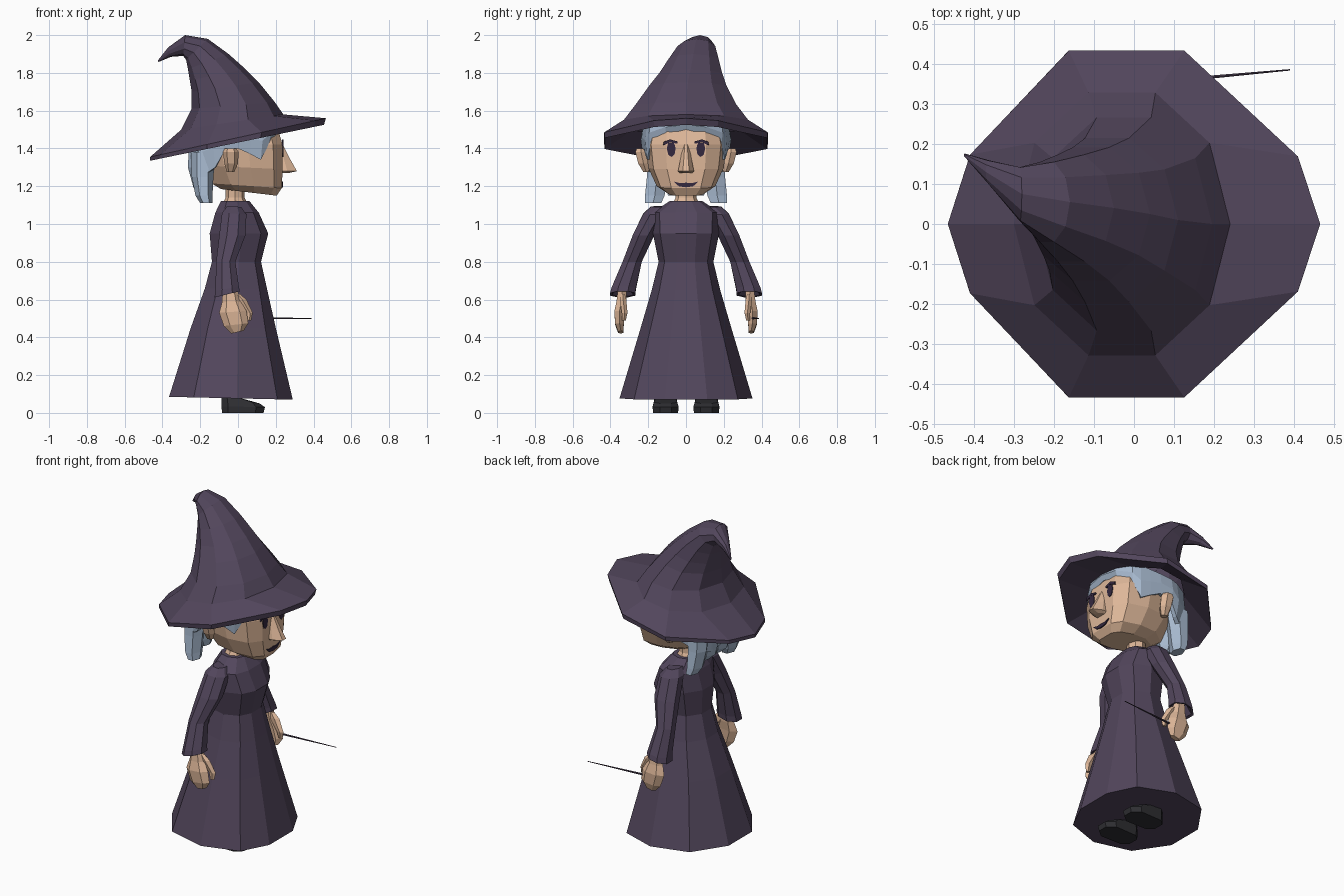
import bpy, bmesh, math
from mathutils import Vector


def material(name, rgb):
    m = bpy.data.materials.new(name)
    lin = [((c / 255 + 0.055) / 1.055) ** 2.4 for c in rgb]
    m.diffuse_color = (*lin, 1)
    return m


CLOTH = material("purple cloth", (82, 70, 92))
SKIN = material("skin", (222, 183, 153))
HAIR = material("grey blue hair", (168, 186, 208))
SHOE = material("shoe black", (46, 46, 50))
DARK = material("dark purple", (52, 40, 62))
WAND = material("wand wood", (72, 60, 78))


def ngon(n, offset=0.0):
    return [(math.cos(2 * math.pi * (i + offset) / n), math.sin(2 * math.pi * (i + offset) / n))
            for i in range(n)]


def mirrored(half):
    """Closed outline from its +y half, listed front to back."""
    return half + [(u, -v) for u, v in reversed(half) if abs(v) > 1e-6]


def finish(name, bm, mat):
    bmesh.ops.recalc_face_normals(bm, faces=bm.faces)
    me = bpy.data.meshes.new(name)
    bm.to_mesh(me)
    bm.free()
    me.materials.append(mat)
    ob = bpy.data.objects.new(name, me)
    bpy.context.collection.objects.link(ob)
    return ob


def loft(name, rings, outline, mat, side=1, cap=(True, True)):
    """Each ring: front x, front z, back x, back z, centre y, half width [, own outline]."""
    bm = bmesh.new()
    loops = []
    for r in rings:
        xf, zf, xb, zb, cy, ry = r[:6]
        shape = r[6] if len(r) > 6 else outline
        loops.append([bm.verts.new(((xf + xb) / 2 + (xf - xb) / 2 * u, side * (cy + ry * v),
                                    (zf + zb) / 2 + (zf - zb) / 2 * u)) for u, v in shape])
    n = len(outline)
    for a, b in zip(loops, loops[1:]):
        for i in range(n):
            j = (i + 1) % n
            bm.faces.new((a[i], a[j], b[j], b[i]))
    if cap[0]:
        bm.faces.new(loops[0])
    if cap[1]:
        bm.faces.new(loops[-1])
    return finish(name, bm, mat)


def plate(name, pts, x, mat, side=1, depth=0.008):
    """Thin plate on the face, outlined in y and z."""
    bm = bmesh.new()
    f = bm.faces.new([bm.verts.new((x, side * y, z)) for y, z in pts])
    ext = bmesh.ops.extrude_face_region(bm, geom=[f])
    bmesh.ops.translate(bm, vec=(depth, 0, 0),
                        verts=[g for g in ext["geom"] if isinstance(g, bmesh.types.BMVert)])
    return finish(name, bm, mat)


def level(z, xf, xb, cy, ry):
    return (xf, z, xb, z, cy, ry)


# Hat: underside, brim edge, then the crown bending back to its tip
brim = mirrored([(1, 0), (.88, .39), (.27, 1), (-.35, 1), (-.88, .4), (-1, 0)])
loft("hat", [
    (.21, 1.535, -.26, 1.475, 0, .30),
    (.455, 1.525, -.465, 1.335, 0, .43, brim),
    (.465, 1.56, -.465, 1.355, 0, .433, brim),
    (.24, 1.58, -.30, 1.50, 0, .345),
    (.195, 1.645, -.245, 1.61, 0, .28),
    (.11, 1.75, -.245, 1.70, .01, .215),
    (.04, 1.82, -.255, 1.76, .025, .175),
    (-.05, 1.90, -.265, 1.82, .04, .14),
    (-.16, 1.98, -.275, 1.87, .055, .105),
    (-.28, 2.0, -.29, 1.89, .075, .07),
    (-.37, 1.935, -.355, 1.885, .13, .03),
    (-.425, 1.865, -.42, 1.858, .172, .004),
], ngon(10), CLOTH, cap=(False, True))

# Head, neck and nose
skull = mirrored([(1, .5), (.78, .86), (.2, 1), (-.45, .9), (-1, .4)])
loft("head", [
    (.205, 1.15, -.09, 1.185, 0, .10),
    (.232, 1.19, -.14, 1.215, 0, .155),
    (.236, 1.29, -.19, 1.31, 0, .20),
    (.236, 1.42, -.22, 1.42, 0, .215),
    (.20, 1.54, -.20, 1.50, 0, .19),
], skull, SKIN)
loft("neck", [level(1.10, .055, -.085, 0, .075), level(1.14, .035, -.065, 0, .055),
              level(1.22, .035, -.065, 0, .055)], ngon(8), SKIN)
loft("nose", [level(1.27, .27, .21, 0, .032), level(1.28, .312, .21, 0, .042),
              level(1.34, .278, .21, 0, .03), level(1.42, .238, .21, 0, .016)],
     mirrored([(1, .4), (0, 1), (-1, 1)]), SKIN)

# Hair shell: a strip around the head with a shaped lower edge
half = [(.235, 0, 1.50), (.225, .11, 1.475), (.175, .195, 1.42), (.13, .215, 1.34),
        (.07, .225, 1.37), (.0, .235, 1.40), (-.08, .24, 1.38), (-.13, .23, 1.30),
        (-.21, .19, 1.25), (-.25, .10, 1.22), (-.26, 0, 1.24)]
cols = half + [(x, -y, z) for x, y, z in half[-2:0:-1]]
bm = bmesh.new()
strip = []
for x, y, z in cols:
    top = 1.525 + .12 * x
    strip.append([bm.verts.new(p) for p in
                  ((x * .93, y * .96, z), (x, y, (z + top) / 2), (x * .96, y * .96, top))])
for a, b in zip(strip, strip[1:] + strip[:1]):
    for k in range(2):
        bm.faces.new((a[k], b[k], b[k + 1], a[k + 1]))
bm.faces.new([s[2] for s in strip])
hair = finish("hair", bm, HAIR)
solid = hair.modifiers.new("thickness", "SOLIDIFY")
solid.thickness = .025

# Loose locks at the back of the head
for side, tag in ((1, "left"), (-1, "right")):
    loft(f"outer_lock_{tag}", [
        level(1.11, -.135, -.20, .175, .05), level(1.15, -.135, -.225, .165, .06),
        level(1.25, -.13, -.245, .155, .06), level(1.38, -.12, -.25, .14, .07)],
        ngon(6), HAIR, side)
    loft(f"inner_lock_{tag}", [
        level(1.15, -.15, -.19, .06, .04), level(1.19, -.14, -.235, .055, .06),
        level(1.30, -.13, -.265, .055, .065), level(1.42, -.12, -.26, .05, .07)],
        ngon(6), HAIR, side)

# Dress from hem to collar
body = mirrored([(1, .32), (.75, .78), (.1, 1), (-.6, .85), (-1, .32)])
loft("dress", [
    (.29, .07, -.365, .085, 0, .352),
    (.20, .45, -.25, .45, 0, .24),
    (.155, .65, -.175, .66, 0, .18),
    (.122, .80, -.138, .80, 0, .145),
    (.16, .95, -.15, .95, 0, .175),
    (.11, 1.06, -.12, 1.06, 0, .18),
    (.06, 1.122, -.09, 1.122, 0, .085),
], body, CLOTH)

for side, tag in ((1, "left"), (-1, "right")):
    # Sleeve with flared, hollow cuff
    loft(f"sleeve_{tag}", [
        level(.67, -.015, -.085, .335, .035),
        (.005, .645, -.115, .615, .335, .06),
        (.015, .645, -.13, .61, .335, .072),
        (.01, .67, -.125, .645, .33, .07),
        level(.80, -.01, -.12, .285, .055),
        level(.94, .045, -.105, .225, .062),
        (.05, 1.05, -.09, 1.06, .165, .066),
        (.02, 1.09, -.06, 1.095, .13, .06),
    ], ngon(8, .5), CLOTH, side)
    # Hand and thumb
    loft(f"hand_{tag}", [
        (.03, .435, -.035, .42, .345, .017), (.055, .475, -.075, .46, .352, .026),
        (.045, .54, -.10, .53, .352, .032), (.015, .59, -.085, .585, .342, .03),
        (-.01, .68, -.08, .68, .335, .026)], ngon(6), SKIN, side)
    loft(f"thumb_{tag}", [
        level(.49, .07, .045, .328, .01), level(.53, .078, .035, .325, .016),
        level(.60, .045, -.02, .333, .018), level(.63, .01, -.03, .335, .012)],
        ngon(5), SKIN, side)
    # Ear
    loft(f"ear_{tag}", [
        level(1.275, -.02, -.06, .21, .018), level(1.32, 0, -.072, .225, .032),
        level(1.38, .003, -.08, .238, .034), level(1.40, -.01, -.07, .238, .028)],
        ngon(6), SKIN, side)
    # Eye and slanted brow
    plate(f"eye_{tag}", [(.06, 1.37), (.075, 1.355), (.093, 1.365), (.102, 1.40),
                         (.094, 1.43), (.063, 1.43), (.055, 1.40)], .232, DARK, side)
    plate(f"brow_{tag}", [(.045, 1.425), (.085, 1.432), (.122, 1.415), (.118, 1.435),
                          (.085, 1.448), (.045, 1.437)], .233, DARK, side)
    # Shoe
    loft(f"shoe_{tag}", [
        level(0, .135, -.085, .108, .066), (.143, .03, -.087, .035, .108, .069),
        (.115, .05, -.087, .08, .108, .062), (.01, .075, -.08, .12, .108, .05)],
        mirrored([(1, .45), (.6, 1), (-.7, .95), (-1, .5)]), SHOE, side)

# Mouth
plate("mouth", [(-.066, 1.225), (-.03, 1.216), (0, 1.219), (.03, 1.216), (.066, 1.225),
                (.038, 1.2), (0, 1.194), (-.038, 1.2)], .231, DARK)

# Wand held in the left hand
start, end = Vector((-.08, .342, .502)), Vector((.39, .385, .50))
bpy.ops.mesh.primitive_cone_add(vertices=6, radius1=.008, radius2=.002,
                                depth=(end - start).length, location=(start + end) / 2,
                                rotation=(end - start).to_track_quat('Z', 'Y').to_euler())
wand = bpy.context.object
wand.name = "wand"
wand.data.materials.append(WAND)
